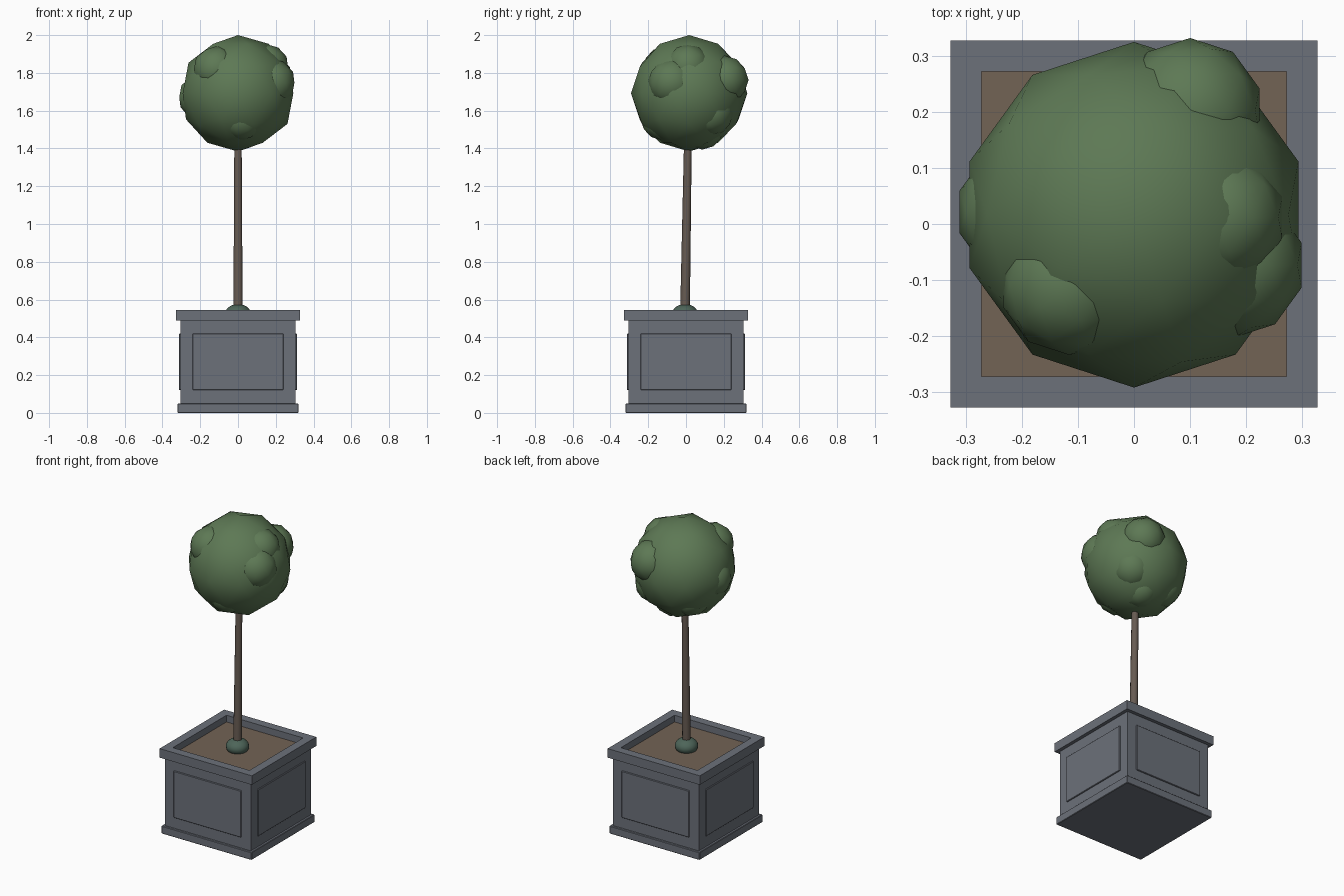
import bpy, bmesh, math
from mathutils import Vector

if "Cube" in bpy.data.objects:
    bpy.data.objects.remove(bpy.data.objects["Cube"])


def material(name, rgb):
    m = bpy.data.materials.new(name)
    m.diffuse_color = (*rgb, 1)
    m.use_nodes = True
    m.node_tree.nodes["Principled BSDF"].inputs["Base Color"].default_value = m.diffuse_color
    return m


PAINT = material("slate_paint", (0.15, 0.165, 0.195))
SOIL = material("soil", (0.17, 0.125, 0.09))
BARK = material("bark", (0.135, 0.105, 0.085))
MOSS = material("moss", (0.075, 0.13, 0.1))
LEAF = material("leaf", (0.11, 0.19, 0.09))


def finish(name, mat, smooth=False, bevel=0):
    o = bpy.context.object
    o.name = name
    o.data.materials.append(mat)
    if bevel:
        b = o.modifiers.new("bevel", 'BEVEL')
        b.width = bevel
        b.segments = 1
    if smooth:
        bpy.ops.object.shade_smooth()
    return o


def box(name, lo, hi, mat, bevel=0):
    lo, hi = Vector(lo), Vector(hi)
    bpy.ops.mesh.primitive_cube_add(size=1, location=(lo + hi) / 2)
    bpy.context.object.scale = hi - lo
    bpy.ops.object.transform_apply(location=False, rotation=False, scale=True)
    return finish(name, mat, bevel=bevel)


def ball(name, pos, r, mat, sub=2):
    bpy.ops.mesh.primitive_ico_sphere_add(subdivisions=sub, radius=r, location=pos)
    return finish(name, mat, smooth=True)


# Planter body and foot
box("planter_body", (-0.305, -0.305, 0.02), (0.305, 0.305, 0.495), PAINT)
box("planter_foot", (-0.32, -0.32, 0), (0.32, 0.32, 0.05), PAINT, 0.003)

# Rim: square frame with an open middle
ro, ri, z0, z1 = 0.327, 0.272, 0.488, 0.546
bm = bmesh.new()
corners = [(-1, -1), (1, -1), (1, 1), (-1, 1)]
loops = [[bm.verts.new((x * h, y * h, z)) for x, y in corners]
         for h, z in ((ro, z0), (ro, z1), (ri, z1), (ri, z0))]
for k in range(4):
    a, b = loops[k], loops[(k + 1) % 4]
    for i in range(4):
        j = (i + 1) % 4
        bm.faces.new((a[i], a[j], b[j], b[i]))
bmesh.ops.recalc_face_normals(bm, faces=bm.faces)
me = bpy.data.meshes.new("planter_rim")
bm.to_mesh(me)
bm.free()
me.materials.append(PAINT)
bpy.context.collection.objects.link(bpy.data.objects.new("planter_rim", me))

# Raised panels on the four sides
for i, side in enumerate(("front", "right", "back", "left")):
    p = box(side + "_panel", (-0.24, -0.312, 0.12), (0.24, -0.295, 0.42), PAINT, 0.003)
    a = i * math.pi / 2
    p.location = (-math.sin(a) * p.location.y, math.cos(a) * p.location.y, p.location.z)
    p.rotation_euler.z = a

# Soil and moss collar
box("soil", (-0.272, -0.272, 0.47), (0.272, 0.272, 0.503), SOIL)
moss = ball("moss_collar", (0, -0.005, 0.527), 0.068, MOSS, 3)
moss.scale.z = 0.72

# Slightly leaning, tapered trunk
p, q = Vector((0, -0.006, 0.49)), Vector((0, 0.011, 1.5))
bpy.ops.mesh.primitive_cone_add(vertices=10, radius1=0.026, radius2=0.02,
                                depth=(q - p).length, location=(p + q) / 2)
bpy.context.object.rotation_euler = (q - p).to_track_quat('Z', 'Y').to_euler()
finish("trunk", BARK)
bpy.ops.object.shade_smooth_by_angle(angle=math.radians(50))

# Foliage: one main ball with shallow clumps breaking the surface
C = Vector((0, 0.0165, 1.692))
ball("foliage_ball", C, 0.308, LEAF)
clumps = [
    (0.10, 0.185, 0.07, 0.130), (0.15, -0.005, 0.14, 0.120),
    (0.175, -0.09, 0.055, 0.130), (-0.115, -0.125, 0.125, 0.125),
    (-0.195, 0.005, -0.02, 0.122), (0.02, -0.14, -0.13, 0.120),
    (0.12, 0.11, -0.10, 0.128), (-0.11, 0.09, -0.13, 0.122),
    (0.03, 0.07, -0.18, 0.118),
]
for i, (x, y, z, r) in enumerate(clumps):
    ball(f"foliage_clump_{i + 1}", C + Vector((x, y, z)), r, LEAF)
